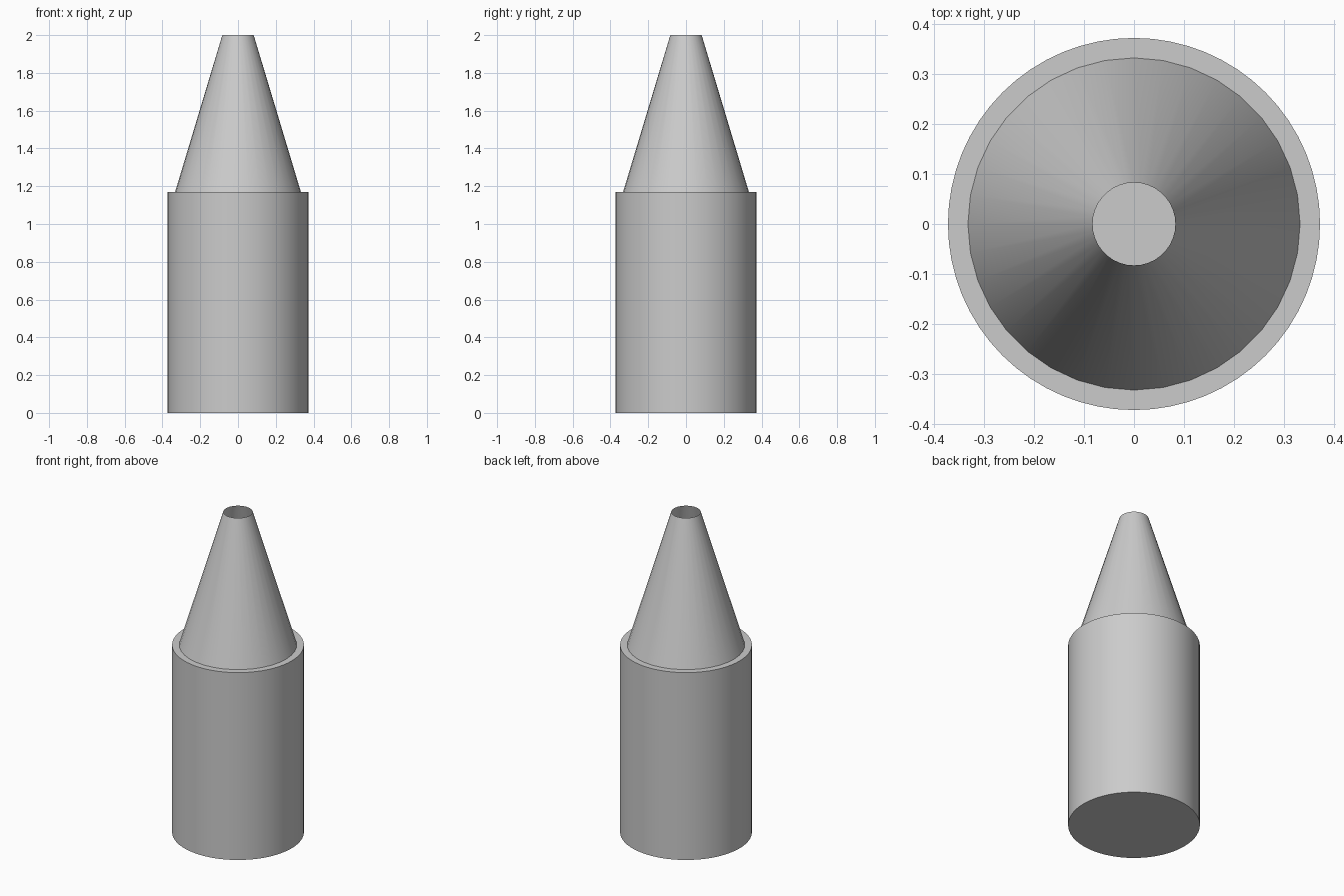
import bpy
import bmesh
import math

cube = bpy.data.objects.get("Cube")
if cube:
    bpy.data.objects.remove(cube, do_unlink=True)

grey = bpy.data.materials.new("plain grey")
grey.use_nodes = True
colour = (0.6, 0.6, 0.6, 1)
grey.diffuse_color = colour
grey.node_tree.nodes["Principled BSDF"].inputs["Base Color"].default_value = colour


def tapered_tube(name, r_bottom, r_top, z_bottom, z_top, sides, capped):
    """Round part along z, closed at both ends if capped."""
    bm = bmesh.new()
    bmesh.ops.create_cone(bm, cap_ends=capped, segments=sides,
                          radius1=r_bottom, radius2=r_top, depth=z_top - z_bottom)
    bmesh.ops.translate(bm, verts=bm.verts, vec=(0, 0, (z_bottom + z_top) / 2))
    mesh = bpy.data.meshes.new(name)
    bm.to_mesh(mesh)
    bm.free()
    mesh.materials.append(grey)
    obj = bpy.data.objects.new(name, mesh)
    bpy.context.collection.objects.link(obj)
    bpy.ops.object.select_all(action="DESELECT")
    obj.select_set(True)
    bpy.context.view_layer.objects.active = obj
    bpy.ops.object.shade_smooth_by_angle(angle=math.radians(30))
    return obj


# Solid cylindrical body with a flat top
tapered_tube("body", 0.373, 0.373, 0, 1.17, 64, True)

# Thin nozzle, open at the tip so the body top shows inside
tapered_tube("nozzle", 0.333, 0.083, 1.17, 2, 36, False)
